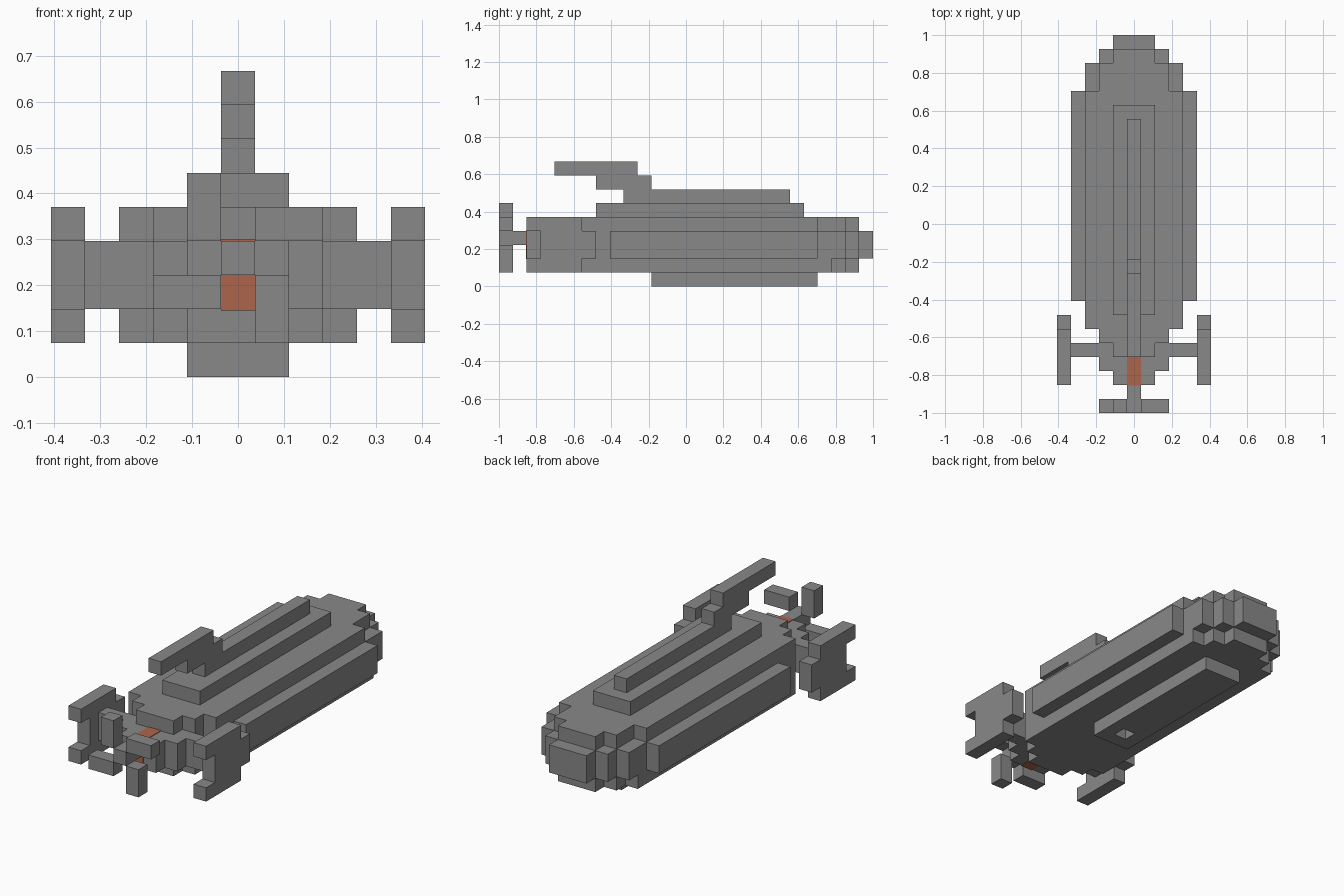
import bpy
import bmesh

if "Cube" in bpy.data.objects:
    bpy.data.objects.remove(bpy.data.objects["Cube"])

U = 2 / 27  # block size; y counts from the front end, z from the ground


def material(name, rgb):
    m = bpy.data.materials.new(name)
    m.use_nodes = True
    m.diffuse_color = (*rgb, 1)
    m.node_tree.nodes["Principled BSDF"].inputs["Base Color"].default_value = (*rgb, 1)
    return m


GREY = material("hull_grey", (0.25, 0.25, 0.25))
ORANGE = material("engine_orange", (0.42, 0.13, 0.07))


def prism(name, outline, z0, z1, mat=GREY):
    """Extrude a plan outline (block units) from z0 to z1."""
    bm = bmesh.new()
    base = bm.faces.new([bm.verts.new((x * U, y * U - 1, z0 * U)) for x, y in outline])
    top = bmesh.ops.extrude_face_region(bm, geom=[base])["geom"]
    verts = [v for v in top if isinstance(v, bmesh.types.BMVert)]
    bmesh.ops.translate(bm, verts=verts, vec=(0, 0, (z1 - z0) * U))
    bmesh.ops.recalc_face_normals(bm, faces=bm.faces)
    mesh = bpy.data.meshes.new(name)
    bm.to_mesh(mesh)
    bm.free()
    mesh.materials.append(mat)
    ob = bpy.data.objects.new(name, mesh)
    bpy.context.collection.objects.link(ob)
    return ob


def box(name, x, y, z, mat=GREY):
    return prism(name, [(x[0], y[0]), (x[1], y[0]), (x[1], y[1]), (x[0], y[1])], *z, mat)


def stepped(name, steps, z0, z1):
    """Mirrored stepped plan from (half width, front y, back y), narrow to wide."""
    side, prev = [], None
    for w, f, b in steps:
        if prev:
            side.append((prev, f))
        side.append((w, f))
        prev = w
    for i in range(len(steps) - 1, -1, -1):
        w, f, b = steps[i]
        side.append((w, b))
        if i:
            side.append((steps[i - 1][0], b))
    # drop repeated corners
    side = [p for i, p in enumerate(side) if i == 0 or p != side[i - 1]]
    prism(name, side + [(-x, y) for x, y in reversed(side)], z0, z1)


# Hull layers
stepped("hull_bottom", [(1.5, 4, 26), (2.5, 5, 25), (3.5, 6, 24)], 1, 2)
stepped("hull_middle", [(1.5, 2, 27), (2.5, 3, 26), (3.5, 6, 25), (4.5, 8, 23)], 2, 4)
stepped("hull_top", [(1.5, 4, 26), (2.5, 5, 25), (3.5, 6, 23)], 4, 5)

# Engine core set into the front of the hull
E = 0.04
box("engine_core", (-.5, .5), (2 - E, 4), (2 - E, 4 + E), ORANGE)

# Upper deck, spine and overhanging boom
box("deck", (-1.5, 1.5), (7, 22), (5, 6))
box("spine", (-.5, .5), (9, 21), (6, 7))
box("boom_step", (-.5, .5), (7, 11), (7, 8))
box("boom_tip", (-.5, .5), (4, 10), (8, 9))

# Keel with a square port
box("keel_front", (-1.5, 1.5), (11, 12), (0, 1))
box("keel_back", (-1.5, 1.5), (13, 23), (0, 1))

# Parts repeated on both sides
for side, s in (("left", 1), ("right", -1)):
    def pair(name, x, y, z):
        box(f"{side}_{name}", sorted(s * v for v in x), y, z)
    pair("keel_port_wall", (.5, 1.5), (12, 13), (0, 1))
    pair("strut", (2.5, 4.5), (4, 5), (2, 4))
    pair("fin_web", (4.5, 5.5), (3, 7), (2, 4))
    pair("fin_lower_bar", (4.5, 5.5), (2, 6), (1, 2))
    pair("fin_upper_bar", (4.5, 5.5), (2, 6), (4, 5))

# Propeller with four offset blades
box("propeller_shaft", (-.5, .5), (0, 2), (3, 4))
box("blade_up", (-1.5, -.5), (0, 1), (4, 6))
box("blade_left", (.5, 2.5), (0, 1), (4, 5))
box("blade_right", (-2.5, -.5), (0, 1), (2, 3))
box("blade_down", (.5, 1.5), (0, 1), (1, 3))
